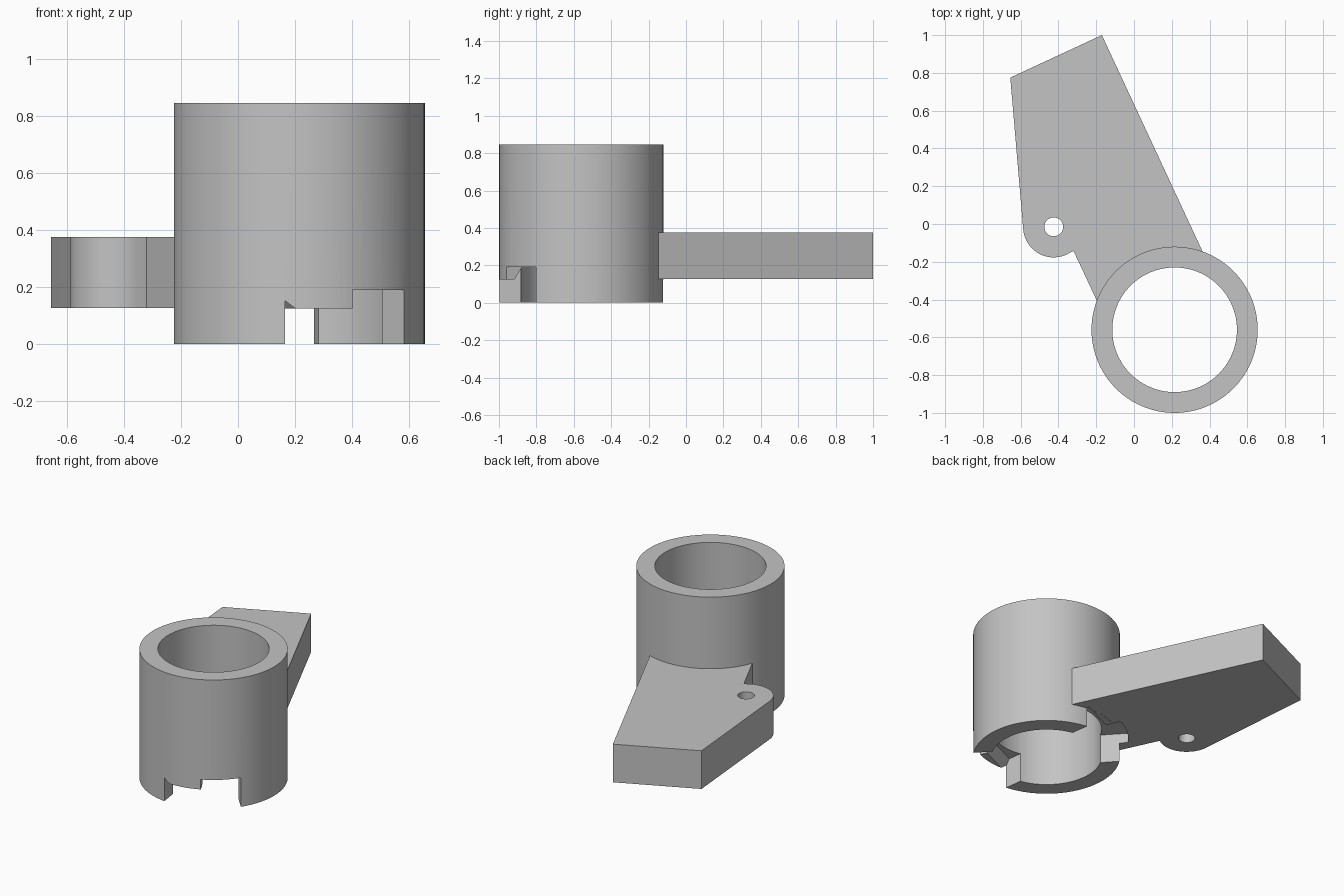
import bpy, bmesh, math
from mathutils import Matrix, Vector

if "Cube" in bpy.data.objects:
    bpy.data.objects.remove(bpy.data.objects["Cube"])

CENTRE = Vector((0.215, -0.56, 0))   # tube axis
TILT = math.radians(-65)             # direction of the arm and slots


def make_object(name, bm):
    bmesh.ops.recalc_face_normals(bm, faces=bm.faces)
    mesh = bpy.data.meshes.new(name)
    bm.to_mesh(mesh)
    bm.free()
    obj = bpy.data.objects.new(name, mesh)
    bpy.context.collection.objects.link(obj)
    return obj


def loft(name, rings):
    """Closed solid through matching rings of points."""
    bm = bmesh.new()
    loops = [[bm.verts.new(p) for p in ring] for ring in rings]
    n = len(loops[0])
    bm.faces.new(loops[0])
    bm.faces.new(loops[-1])
    for a, b in zip(loops, loops[1:]):
        for i in range(n):
            j = (i + 1) % n
            bm.faces.new((a[i], a[j], b[j], b[i]))
    return make_object(name, bm)


def prism(name, plan, z0, z1):
    return loft(name, [[(x, y, z) for x, y in plan] for z in (z0, z1)])


def arc(cx, cy, r, start, end, steps):
    angles = [math.radians(start + (end - start) * i / steps) for i in range(steps + 1)]
    return [(cx + r * math.cos(a), cy + r * math.sin(a)) for a in angles]


def disc(cx, cy, r, steps):
    return arc(cx, cy, r, 0, 360, steps)[:-1]


def combine(target, tool, operation):
    mod = target.modifiers.new("combine", "BOOLEAN")
    mod.operation, mod.object, mod.solver = operation, tool, "EXACT"
    bpy.context.view_layer.objects.active = target
    bpy.ops.object.modifier_apply(modifier=mod.name)
    bpy.data.objects.remove(tool)


def slot_cutter(profile, side, turn):
    """Sweep a (radius, height) profile sideways, flaring and rounded outside."""
    rings = []
    for i in range(9):
        t = i / 8
        ring = []
        for a, z in profile:
            outer = a > 0.45
            width = 0.246 if outer else 0.197 + 0.31 * (a - 0.265)
            b = -0.01 + (width + 0.01) * t if side < 0 else width * t
            ring.append((math.sqrt(a * a - b * b) if outer else a, side * b, z))
        rings.append(ring)
    cutter = loft("slot_cutter", rings)
    cutter.data.transform(Matrix.Translation(CENTRE) @ Matrix.Rotation(TILT + turn, 4, "Z"))
    return cutter


# Tube body
bracket = prism("tube_with_arm", disc(CENTRE.x, CENTRE.y, 0.44, 96), 0, 0.845)

# Flat arm with a rounded ear
ear = (-0.425, -0.015)
plan = [(-0.655, 0.775)] + arc(*ear, 0.162, 185, 295, 20)
plan += [(-0.32, -0.143), (-0.115, -0.58), (0.487, -0.412), (-0.17, 1.0)]
combine(bracket, prism("arm", plan, 0.126, 0.376), "UNION")

# Bore and pin hole
combine(bracket, prism("bore", disc(CENTRE.x, CENTRE.y, 0.33, 96), -0.1, 1), "DIFFERENCE")
combine(bracket, prism("pin_hole", disc(*ear, 0.05, 32), 0, 0.5), "DIFFERENCE")

# Stepped locking slots on opposite sides of the lower rim
deep = [(0.15, -0.1), (0.49, -0.1), (0.49, 0.19), (0.15, 0.19)]
shallow = [(0.15, -0.1), (0.49, -0.1), (0.49, 0.125), (0.393, 0.125), (0.35, 0.19), (0.15, 0.19)]
for turn in (0, math.pi):
    combine(bracket, slot_cutter(deep, 1, turn), "DIFFERENCE")
    combine(bracket, slot_cutter(shallow, -1, turn), "DIFFERENCE")

# Plain grey finish
grey = bpy.data.materials.new("light_grey")
grey.use_nodes = True
colour = (0.55, 0.55, 0.55, 1)
grey.diffuse_color = colour
grey.node_tree.nodes["Principled BSDF"].inputs["Base Color"].default_value = colour
bracket.data.materials.clear()
bracket.data.materials.append(grey)
for face in bracket.data.polygons:
    face.material_index = 0

bpy.ops.object.select_all(action="DESELECT")
bracket.select_set(True)
bpy.context.view_layer.objects.active = bracket
bpy.ops.object.shade_smooth_by_angle(angle=math.radians(20))
